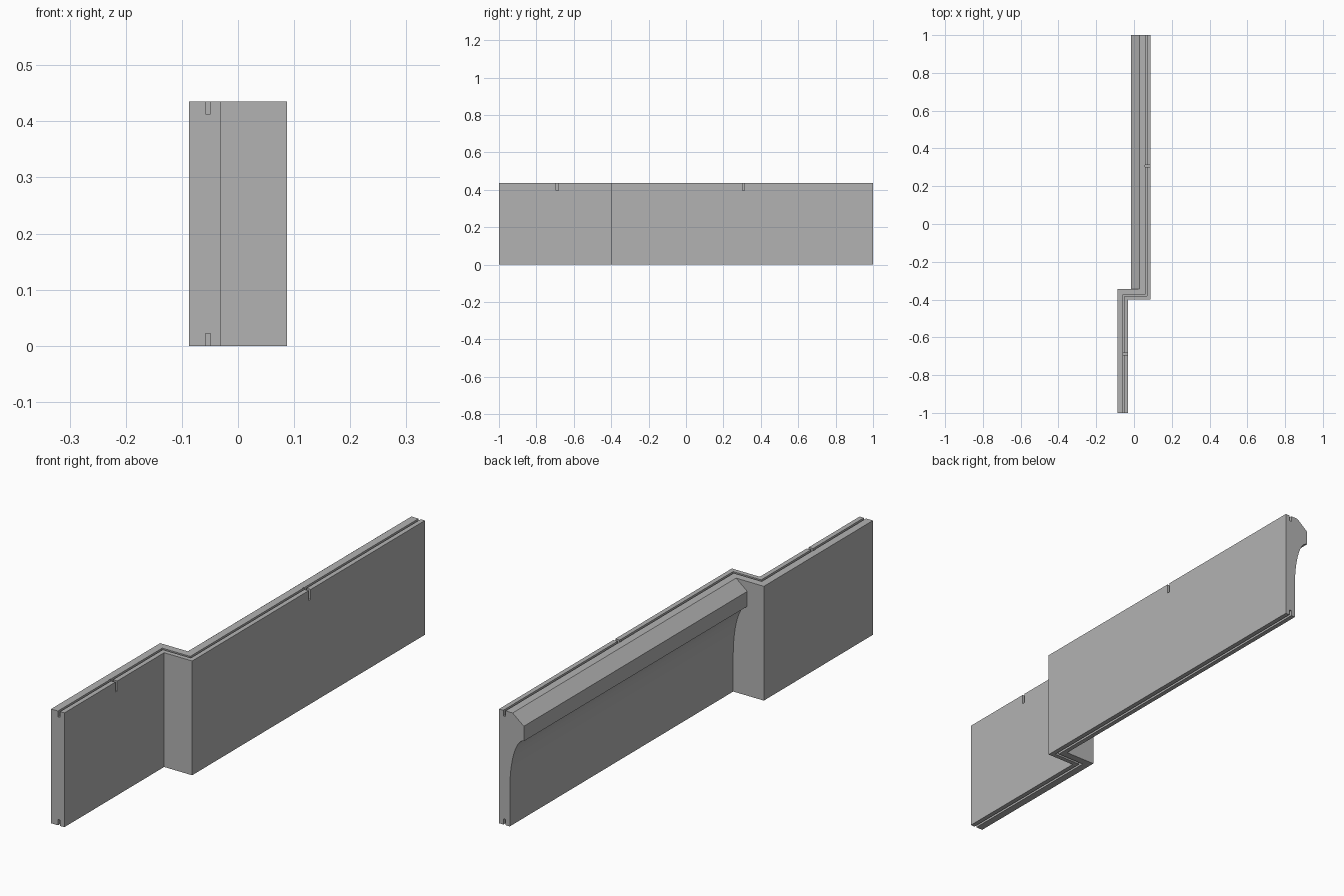
import bpy, bmesh, math

cube = bpy.data.objects.get("Cube")
if cube:
    bpy.data.objects.remove(cube, do_unlink=True)

H = 0.435             # panel height
GROOVE_DEPTH = 0.022

grey = bpy.data.materials.new("plain grey")
grey.use_nodes = True
grey.diffuse_color = (0.45, 0.45, 0.45, 1)
grey.node_tree.nodes["Principled BSDF"].inputs["Base Color"].default_value = (0.45, 0.45, 0.45, 1)


def loft(name, rings):
    """Skin a list of matching closed rings and cap both ends."""
    bm = bmesh.new()
    loops = [[bm.verts.new(p) for p in ring] for ring in rings]
    n = len(loops[0])
    for a, b in zip(loops, loops[1:]):
        for i in range(n):
            j = (i + 1) % n
            bm.faces.new((a[i], a[j], b[j], b[i]))
    bm.faces.new(loops[0])
    bm.faces.new(loops[-1])
    bmesh.ops.recalc_face_normals(bm, faces=bm.faces)
    mesh = bpy.data.meshes.new(name)
    bm.to_mesh(mesh)
    bm.free()
    mesh.materials.append(grey)
    obj = bpy.data.objects.new(name, mesh)
    bpy.context.collection.objects.link(obj)
    return obj


def box(name, x0, x1, y0, y1, z0, z1):
    return loft(name, [[(x0, y, z0), (x1, y, z0), (x1, y, z1), (x0, y, z1)] for y in (y0, y1)])


# Stepped wall: each line is (front leg x, step y, back leg x)
outer = (-0.031, -0.40, 0.087)
groove_out = (-0.049, -0.382, 0.069)
groove_in = (-0.058, -0.373, 0.060)
inner = (-0.087, -0.344, 0.042)
low, high = GROOVE_DEPTH, H - GROOVE_DEPTH
profile = [(outer, 0), (outer, H),
           (groove_out, H), (groove_out, high), (groove_in, high), (groove_in, H),
           (inner, H), (inner, 0),
           (groove_in, 0), (groove_in, low), (groove_out, low), (groove_out, 0)]
stations = [lambda l: (l[0], -1), lambda l: (l[0], l[1]),
            lambda l: (l[2], l[1]), lambda l: (l[2], 1)]
wall = loft("stepped_wall", [[(*at(line), z) for line, z in profile] for at in stations])

# Short slots from the groove to the outer face
for y, line in ((-0.688, 0), (0.307, 2)):
    cutter = box("slot_cutter", groove_in[line] - 0.002, outer[line] + 0.02,
                 y - 0.006, y + 0.006, H - 0.038, H + 0.02)
    cutter.hide_render = True
    mod = wall.modifiers.new("slot", "BOOLEAN")
    mod.operation = "DIFFERENCE"
    mod.solver = "EXACT"
    mod.object = cutter
    bpy.context.view_layer.objects.active = wall
    bpy.ops.object.modifier_apply(modifier=mod.name)
    bpy.data.objects.remove(cutter, do_unlink=True)

# Overhanging ledge with a chamfered top and a hollow curve below
back, tip = inner[2], -0.017
curve_z, curve_h = 0.14, 0.20
section = [(back, H), (0.03, H), (tip, H - 0.038)]
for i in range(17):
    a = math.pi / 2 * (1 - i / 16)
    section.append((tip + (back - tip) * math.cos(a), curve_z + curve_h * math.sin(a)))
ledge = loft("coved_ledge", [[(x, y, z) for x, z in section] for y in (inner[1], 1)])

bpy.ops.object.select_all(action="DESELECT")
ledge.select_set(True)
bpy.context.view_layer.objects.active = ledge
bpy.ops.object.shade_smooth_by_angle(angle=math.radians(25))
